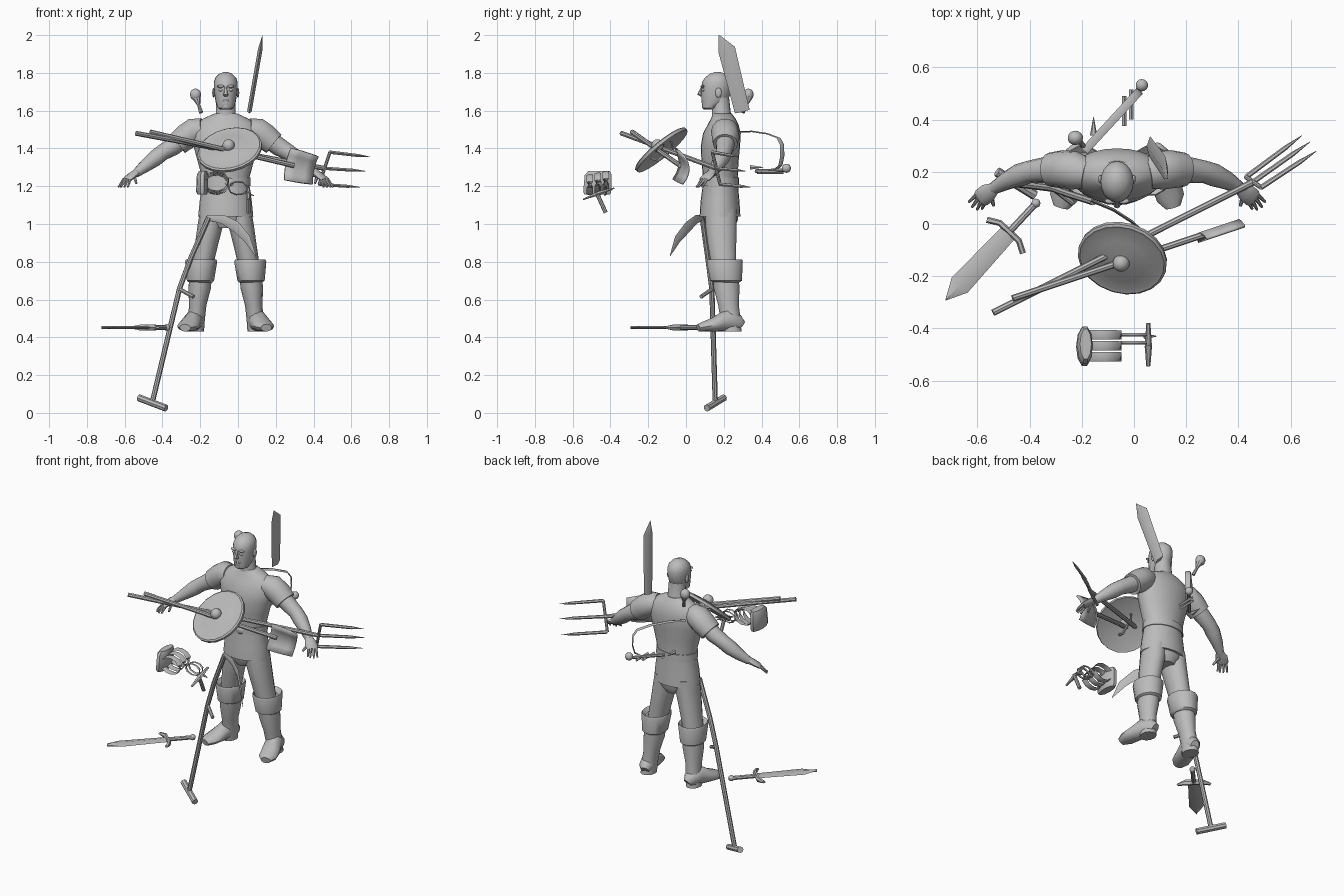
import bpy, bmesh, math
from mathutils import Vector as V

CX = -0.065  # symmetry line of the figure
X, Y, Z = V((1, 0, 0)), V((0, 1, 0)), V((0, 0, 1))
grey = bpy.data.materials.new("plain grey")
grey.diffuse_color = (0.5, 0.5, 0.5, 1)


def finish(name, bm):
    bmesh.ops.recalc_face_normals(bm, faces=bm.faces)
    me = bpy.data.meshes.new(name)
    bm.to_mesh(me)
    bm.free()
    me.materials.append(grey)
    ob = bpy.data.objects.new(name, me)
    bpy.context.collection.objects.link(ob)
    return ob


def loft(name, pts, n=10, up=Z, axis=None, caps=True):
    """Skin rings along a path; each point is x, y, z, side radius, up radius."""
    bm = bmesh.new()
    P = [V(p[:3]) for p in pts]
    rings = []
    for i, p in enumerate(pts):
        t = (axis or (P[min(i + 1, len(P) - 1)] - P[max(i - 1, 0)])).normalized()
        side = t.cross(up)
        side = (side if side.length > 0.05 else t.cross(X)).normalized()
        v = side.cross(t)
        a, b = p[3], p[-1]
        rings.append([bm.verts.new(P[i] + side * a * math.cos(k) + v * b * math.sin(k))
                      for k in (2 * math.pi * j / n for j in range(n))])
    for r, s in zip(rings, rings[1:]):
        for j in range(n):
            bm.faces.new((r[j], r[(j + 1) % n], s[(j + 1) % n], s[j]))
    if caps:
        bm.faces.new(rings[0])
        bm.faces.new(rings[-1])
    return finish(name, bm)


def rod(name, a, b, r, n=8, r2=None):
    return loft(name, [(*a, r), (*b, r if r2 is None else r2)], n)


def ball(name, c, s, seg=14):
    bm = bmesh.new()
    bmesh.ops.create_uvsphere(bm, u_segments=seg, v_segments=seg // 2 + 2, radius=1)
    bmesh.ops.scale(bm, vec=s if isinstance(s, tuple) else (s, s, s), verts=bm.verts)
    bmesh.ops.translate(bm, vec=c, verts=bm.verts)
    return finish(name, bm)


def body(name, rows, n=20, **kw):
    """Upright loft on the centre line from rows of z, half width, half depth, y."""
    return loft(name, [(CX, y, z, a, b) for z, a, b, y in rows], n, Y, Z, **kw)


# Head, neck, ears and face
body("head", [(1.605, .022, .022, .118), (1.615, .042, .042, .128), (1.645, .053, .065, .148),
              (1.68, .059, .076, .157), (1.72, .063, .08, .161), (1.75, .063, .078, .163),
              (1.775, .055, .066, .166), (1.795, .035, .042, .168), (1.805, .01, .012, .169)])
body("neck", [(1.53, .075, .06, .195), (1.58, .053, .05, .188), (1.67, .05, .048, .18)])
loft("nose", [(CX, .083, 1.725, .006, .004), (CX, .076, 1.70, .009, .01),
              (CX, .074, 1.685, .014, .014), (CX, .084, 1.676, .01, .008)], 8, Y, Z)
ball("mouth", (CX, .091, 1.652), (.022, .01, .007))
ball("chin", (CX, .102, 1.622), (.024, .018, .016))
for s in (-1, 1):
    ball("ear", (CX + s * .064, .172, 1.695), (.008, .017, .026))
    ball("eye", (CX + s * .026, .09, 1.71), (.012, .008, .008))
    ball("brow", (CX + s * .026, .088, 1.729), (.021, .011, .007))

# Tunic, belt and hips
body("tunic", [(1.04, .146, .108, .18), (1.12, .138, .103, .18), (1.2, .126, .094, .182),
               (1.25, .127, .092, .182), (1.33, .148, .098, .18), (1.41, .17, .104, .182),
               (1.48, .185, .1, .19), (1.53, .16, .08, .197), (1.56, .115, .064, .197),
               (1.585, .06, .05, .192)], 24)
body("belt", [(1.20, .131, .1, .182), (1.245, .131, .098, .182)], 24)
ball("belt_buckle", (CX + .02, .083, 1.222), (.025, .008, .022), 8)
body("hips", [(.98, .06, .07, .185), (1.02, .12, .09, .185), (1.1, .125, .095, .182)])

for s in (-1, 1):
    def M(rows):
        return [(CX + s * r[0], *r[1:]) for r in rows]
    # Legs, cuffs and boots
    loft("thigh", M([(.072, .185, 1.08, .062, .085), (.08, .185, 1.0, .068, .085),
                     (.1, .19, .9, .062, .078), (.125, .2, .77, .056, .066)]), 14, Y, Z)
    loft("boot_cuff", M([(.133, .215, .69, .06, .068), (.134, .212, .70, .072, .086),
                         (.13, .205, .80, .085, .098), (.13, .205, .812, .08, .094),
                         (.13, .205, .79, .058, .068)]), 14, Y, Z)
    loft("boot_shaft", M([(.13, .21, .76, .058, .068), (.138, .215, .66, .06, .07),
                          (.148, .225, .57, .046, .056), (.155, .235, .50, .045, .055),
                          (.16, .24, .43, .045, .055)]), 14, Y, -Z)
    loft("boot_foot", M([(.15, .293, .46, .025, .03), (.155, .275, .475, .042, .045),
                         (.168, .215, .49, .05, .06), (.19, .15, .468, .056, .038),
                         (.205, .1, .458, .054, .028), (.215, .065, .45, .03, .02)]), 12)
    # Sleeves and arms
    loft("sleeve", M([(.12, .195, 1.50, .06, .06), (.165, .205, 1.492, .074, .072),
                      (.21, .21, 1.462, .073, .07), (.255, .208, 1.425, .066, .064),
                      (.253, .208, 1.427, .05, .05)]), 14)
    loft("arm", M([(.2, .208, 1.47, .05), (.28, .207, 1.41, .049), (.335, .2, 1.378, .043),
                   (.375, .187, 1.347, .044), (.425, .165, 1.308, .035),
                   (.475, .135, 1.268, .023)]), 12)
    # Hands
    loft("palm", M([(.468, .138, 1.274, .022, .022), (.495, .12, 1.258, .036, .017),
                    (.52, .1, 1.238, .036, .014), (.527, .094, 1.232, .03, .01)]), 10)
    for x, y, tx, ty in ((.538, .112, .568, .085), (.53, .1, .556, .065),
                         (.518, .09, .537, .055), (.505, .085, .518, .058)):
        rod("finger", (CX + s * x, y, 1.238), (CX + s * tx, ty, 1.195), .009, 6, .005)
    rod("thumb", (CX + s * .485, .115, 1.25), (CX + s * .473, .07, 1.215), .011, 6, .006)

# Round shield with boss and back grip
n = V((-.19, -.627, .753)).normalized()
c = V((-.045, -.135, 1.397))
loft("shield", [(*(c + n * o), r) for o, r in ((-.012, .155), (-.016, .172), (0, .174), (.006, .165),
     (.004, .152), (.012, .1), (.018, .03), (.006, .03), (0, .1), (-.012, .155))], 20, Z, n, False)
ball("shield_boss", c + n * .025, .033)
g = n.cross(X).normalized()
loft("shield_grip", [(*(c + g * u - n * o), .008) for u, o in
                     ((-.07, .005), (-.05, .04), (.05, .04), (.07, .005))], 6)

# Pitchfork
rod("fork_handle", (-.54, -.34, 1.48), (.455, .16, 1.295), .013)
rod("fork_crossbar", (.487, .14, 1.38), (.43, .18, 1.21), .009)
for a, b in (((.487, .14, 1.38), (.70, .28, 1.355)), ((.455, .16, 1.295), (.675, .315, 1.28)),
             ((.43, .18, 1.21), (.645, .34, 1.195))):
    m = V(a).lerp(V(b), .7)
    loft("fork_tine", [(*a, .01), (*m, .009), (*b, .001)], 6)

# Shovel with a curved blade
p0, p1 = V((-.465, -.285, 1.487)), V((.42, .01, 1.28))
rod("shovel_handle", p0, p0.lerp(p1, .86), .013)
d = (p1 - p0).normalized()
w = (Z - d * d.z).normalized()
bm = bmesh.new()
grid = [[bm.verts.new(p0.lerp(p1, .815) + d * u * .16 + w * v * .088 * (1 - .12 * u * u)
                      + d.cross(w) * (.03 * v * v - .015)) for v in (-1, -.6, -.2, .2, .6, 1)]
        for u in (0, .35, .7, 1)]
for r, q in zip(grid, grid[1:]):
    for j in range(5):
        bm.faces.new((r[j], r[j + 1], q[j + 1], q[j]))
finish("shovel_blade", bm).modifiers.new("thickness", 'SOLIDIFY').thickness = .01

# Scythe
loft("scythe_pole", [(-.455, .155, .05, .014), (-.31, .137, .656, .014), (-.25, .115, .82, .014),
                     (-.155, .085, 1.035, .014)], 8)
rod("scythe_foot_grip", (-.525, .2, .08), (-.38, .11, .025), .019)
rod("scythe_peg", (-.31, .137, .655), (-.235, .08, .615), .011)
loft("scythe_blade", [(-.165, .09, 1.035, .006, .014), (-.08, .055, 1.025, .006, .024),
                      (-.01, .01, .985, .006, .03), (.05, -.045, .92, .005, .024),
                      (.095, -.085, .83, .001, .002)], 4)

# Sword lying at ground level
t, q = V((-.68, -.73, 0)), V((.73, -.68, 0))
h = V((-.478, -.03, .452))
loft("sword_blade", [(*(h + t * u), a, .009) for u, a in ((0, .034), (.28, .042), (.36, .001))], 4)
loft("sword_guard", [(*(h + q * u + t * k), .012, r) for u, k, r in
                     ((-.095, .025, .006), (-.05, 0, .018), (.05, 0, .018), (.095, .025, .006))], 6)
rod("sword_grip", h, h - t * .14, .013)
ball("sword_pommel", h - t * .15, .018, 8)

# Blade floating behind the shoulder
loft("back_blade", [(.06, .298, 1.595, .012, .04), (.118, .215, 1.925, .012, .046),
                    (.13, .175, 2.0, .001, .002)], 4, Y)

# Small round-headed club
ball("club_head", (-.225, .33, 1.685), (.03, .028, .032))
loft("club_handle", [(-.22, .328, 1.67, .024), (-.208, .318, 1.63, .008), (-.195, .30, 1.59, .011)], 8)


# Curved guard with pommel behind the back
def diag(y):
    return -.19 + (y - .28) * .92


loft("guard_hoop", [(diag(y), y, z, .016, .004) for y, z in
                    ((.28, 1.488), (.35, 1.49), (.43, 1.478), (.49, 1.455), (.508, 1.42), (.51, 1.36),
                     (.5, 1.31), (.47, 1.285))], 4, V((.68, .73, .1)))
ball("guard_pommel", (.03, .532, 1.295), .024)
rod("guard_grip", (diag(.37), .37, 1.28), (.03, .53, 1.285), .01)
rod("guard_rung", (-.037, .375, 1.275), (-.037, .49, 1.275), .009, 4)
rod("guard_rung", (-.01, .4, 1.275), (-.01, .515, 1.275), .009, 4)
rod("small_spike", (-.155, .34, 1.3), (-.155, .41, 1.3), .014, 6, .001)

# Pouch, strap hoops and dagger floating in front
loft("pouch", [(-.19, -.47, 1.155, .024, .07), (-.19, -.47, 1.17, .032, .078),
               (-.188, -.465, 1.26, .03, .075), (-.185, -.46, 1.28, .022, .06)], 10, Y, Z)


def hoop(name, cx, cy, cz, rx, rz, width, a0, a1):
    A = [math.radians(a0 + (a1 - a0) * k / 9) for k in range(10)]
    loft(name, [(cx + rx * math.cos(k), cy, cz + rz * math.sin(k), width, .004) for k in A], 4, V((.1, 1, .1)).cross(X))


for k in range(3):
    hoop("strap_hoop", -.115, -.425 - .042 * k, 1.225 - .008 * k, .065, .052, .018, 150, -150)
for y in (-.425, -.455):
    hoop("thin_hoop", 0, y, 1.19, .05, .035, .007, 180, -180)
loft("dagger_guard", [(.055, -.545, 1.13, .008, .004), (.055, -.47, 1.16, .014, .012),
                      (.055, -.38, 1.19, .008, .004)], 6)
rod("dagger_grip", (.055, -.475, 1.17), (.055, -.425, 1.06), .011)
rod("dagger_spike", (.04, -.43, 1.165), (.085, -.43, 1.15), .011, 6, .002)

# Smooth shading with sharp edges kept
for ob in bpy.context.scene.objects:
    ob.select_set(True)
    bpy.context.view_layer.objects.active = ob
bpy.ops.object.shade_smooth_by_angle(angle=math.radians(40))
